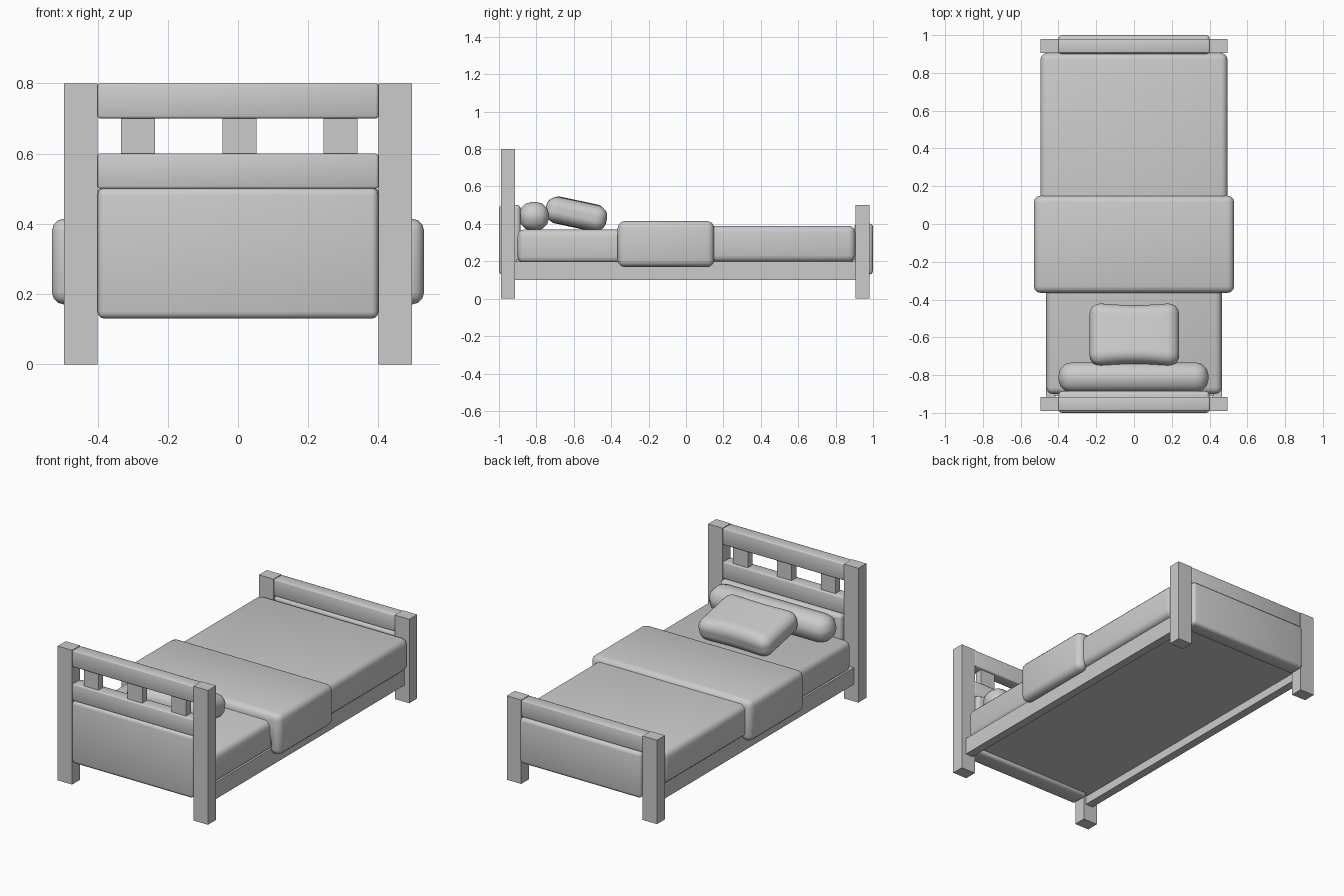
import bpy, bmesh, math
from mathutils import Vector

if "Cube" in bpy.data.objects:
    bpy.data.objects.remove(bpy.data.objects["Cube"])

grey = bpy.data.materials.new("plain grey")
grey.diffuse_color = (0.6, 0.6, 0.6, 1)
grey.use_nodes = True
grey.node_tree.nodes["Principled BSDF"].inputs["Base Color"].default_value = grey.diffuse_color


def finish(name, bm, bevel=0, segments=3, smooth=False):
    """Turn a bmesh into an object, optionally rounded and smooth shaded."""
    bmesh.ops.recalc_face_normals(bm, faces=bm.faces)
    mesh = bpy.data.meshes.new(name)
    bm.to_mesh(mesh)
    bm.free()
    mesh.materials.append(grey)
    obj = bpy.data.objects.new(name, mesh)
    bpy.context.collection.objects.link(obj)
    if bevel:
        mod = obj.modifiers.new("Rounded", 'BEVEL')
        mod.width, mod.segments = bevel, segments
        mod.limit_method, mod.angle_limit = 'ANGLE', math.radians(40)
    for p in mesh.polygons:
        p.use_smooth = smooth or bevel > 0
    return obj


def box(name, x, y, z, bevel=0, segments=3):
    """Box from (min, max) pairs."""
    bm = bmesh.new()
    bmesh.ops.create_cube(bm, size=1)
    for v in bm.verts:
        v.co = [(a + b) / 2 + c * (b - a) for (a, b), c in zip((x, y, z), v.co)]
    return finish(name, bm, bevel, segments)


HEAD_Y, FOOT_Y = (-0.99, -0.915), (0.905, 0.98)

# posts and side rails, mirrored left and right
for side, s in (("left", -1), ("right", 1)):
    post_x = sorted((s * 0.4, s * 0.495))
    box(f"head_post_{side}", post_x, HEAD_Y, (0, 0.8))
    box(f"foot_post_{side}", post_x, FOOT_Y, (0, 0.5))
    box(f"side_rail_{side}", sorted((s * 0.415, s * 0.465)), (-0.92, 0.91), (0.1, 0.2))

# headboard and footboard crossbars
inner = (-0.4, 0.4)
box("headboard_top_bar", inner, HEAD_Y, (0.7, 0.8), 0.007, 2)
box("headboard_lower_bar", inner, HEAD_Y, (0.5, 0.6), 0.007, 2)
box("footboard_bar", inner, FOOT_Y, (0.4, 0.5), 0.007, 2)

# headboard slats
for i, cx in enumerate((-0.285, 0.004, 0.292)):
    box(f"headboard_slat_{i + 1}", (cx - 0.048, cx + 0.048), (-0.975, -0.93), (0.59, 0.71))

# padded end panels
box("headboard_panel", inner, (-1.0, -0.885), (0.13, 0.502), 0.02)
box("footboard_panel", inner, (0.9, 1.0), (0.13, 0.402), 0.02)

# base board between the rails, mattress and cover
box("base_board", (-0.42, 0.42), (-0.91, 0.91), (0.15, 0.21))
box("mattress", (-0.465, 0.465), (-0.9, 0.9), (0.19, 0.37), 0.035)
box("bed_cover", (-0.495, 0.495), (-0.3, 0.905), (0.197, 0.39), 0.035)

# folded throw: an upside-down U section run along y
bm = bmesh.new()
section = [(-0.53, 0.17), (-0.53, 0.415), (0.53, 0.415), (0.53, 0.17),
           (0.455, 0.17), (0.455, 0.25), (-0.455, 0.25), (-0.455, 0.17)]
face = bm.faces.new([bm.verts.new((x, -0.365, z)) for x, z in section])
ext = bmesh.ops.extrude_face_region(bm, geom=[face])
for v in ext["geom"]:
    if isinstance(v, bmesh.types.BMVert):
        v.co.y = 0.15
finish("throw_blanket", bm, 0.036)

# long bolster against the headboard
box("bolster", (-0.4, 0.395), (-0.892, -0.732), (0.364, 0.518), 0.07, 3)

# leaning pillow: a rounded block with pinched long edges
bm = bmesh.new()
bmesh.ops.create_cube(bm, size=1)
bmesh.ops.subdivide_edges(bm, edges=bm.edges[:], cuts=23, use_grid_fill=True)
half, r = Vector((0.237, 0.168, 0.073)), 0.06
for v in bm.verts:
    p = Vector([2 * c * h for c, h in zip(v.co, half)])
    core = Vector([max(r - h, min(h - r, c)) for c, h in zip(p, half)])
    p = core + (p - core).normalized() * r
    t = p.x / half.x
    p.y *= 1 - 0.07 * (1 - t * t) ** 2
    p.z *= 1 - 0.1 * t * t
    v.co = p
pillow = finish("pillow", bm, smooth=True)
pillow.location = (0.002, -0.587, 0.453)
pillow.rotation_euler.x = -0.21
